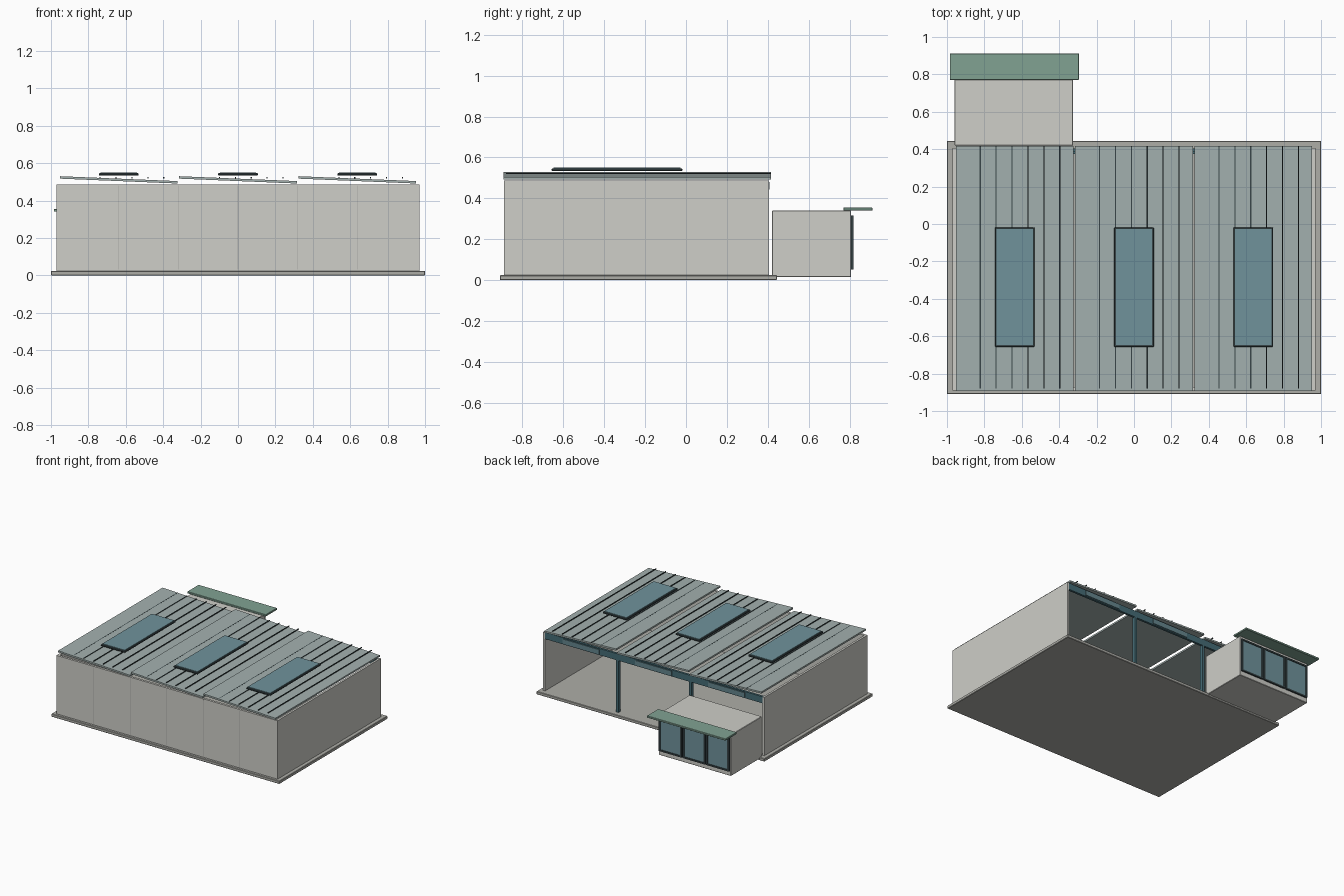
import bpy, math

if "Cube" in bpy.data.objects:
    bpy.data.objects.remove(bpy.data.objects["Cube"])

def mat(name, rgb):
    m = bpy.data.materials.new(name)
    m.diffuse_color = (*rgb, 1)
    m.use_nodes = True
    m.node_tree.nodes["Principled BSDF"].inputs["Base Color"].default_value = m.diffuse_color
    return m

WALL = mat("wall_paint", (0.62, 0.62, 0.58))
SLAB = mat("concrete", (0.42, 0.42, 0.39))
ROOF = mat("roof_metal", (0.37, 0.44, 0.43))
DARK = mat("dark_frame", (0.04, 0.06, 0.065))
GLASS = mat("glass", (0.16, 0.29, 0.33))
TEAL = mat("teal_steel", (0.06, 0.15, 0.18))
SIGN = mat("sign_panel", (0.13, 0.24, 0.27))
GREEN = mat("canopy_green", (0.22, 0.36, 0.29))

def box(name, x, y, z, m, bevel=0):
    """Box from (min, max) ranges."""
    bpy.ops.mesh.primitive_cube_add(size=1, location=[sum(r) / 2 for r in (x, y, z)])
    o = bpy.context.object
    o.name = name
    o.scale = [r[1] - r[0] for r in (x, y, z)]
    bpy.ops.object.transform_apply(location=False, rotation=False, scale=True)
    o.data.materials.append(m)
    if bevel:
        b = o.modifiers.new("bevel", 'BEVEL')
        b.width, b.segments = bevel, 1
    return o

# Floor slab and three walls; the back is open
box("floor_slab", (-1, 1), (-0.91, 0.445), (0, 0.024), SLAB, 0.003)
box("front_wall", (-0.97, 0.97), (-0.89, -0.872), (0.024, 0.487), WALL)
for s, side in ((-1, "left"), (1, "right")):
    x = sorted((s * 0.97, s * 0.953))
    box(side + "_wall", x, (-0.872, 0.405), (0.024, 0.487), WALL)
for i in range(5):
    x = -0.64 + 0.32 * i
    box("front_wall_joint", (x - 0.002, x + 0.002), (-0.8915, -0.889), (0.03, 0.48), SLAB)

# Steel frame across the open back
box("back_header", (-0.953, 0.953), (0.385, 0.403), (0.435, 0.487), TEAL)
for x in (-0.32, 0.32):
    box("back_column", (x - 0.01, x + 0.01), (0.375, 0.403), (0.024, 0.437), TEAL)

# Three roof bays, each with tilted sheet, level ribs and a skylight
for i in range(3):
    cx = 0.638 * (i - 1)
    r = box("roof_sheet", (cx - 0.315, cx + 0.315), (-0.893, 0.416), (0.504, 0.517), ROOF)
    r.rotation_euler.y = math.atan2(0.026, 0.63)
    for k in range(-3, 4):
        x = cx - 0.014 + 0.085 * k
        box("roof_rib", (x - 0.003, x + 0.003), (-0.88, 0.416), (0.519, 0.525), DARK)
    box("skylight_frame", (cx - 0.106, cx + 0.106), (-0.657, -0.018), (0.533, 0.546), DARK, 0.003)
    box("skylight_glass", (cx - 0.097, cx + 0.097), (-0.647, -0.027), (0.54, 0.55), GLASS)
    box("header_panel", (cx - 0.16, cx + 0.16), (0.402, 0.408), (0.443, 0.479), SIGN)

# Office annex at the back left
box("annex_body", (-0.96, -0.325), (0.42, 0.808), (0.014, 0.34), WALL, 0.003)
box("annex_canopy", (-0.985, -0.295), (0.77, 0.912), (0.34, 0.355), GREEN, 0.002)
for i in range(3):
    cx = -0.642 + 0.208 * (i - 1)
    box("window_glass", (cx - 0.09, cx + 0.09), (0.806, 0.814), (0.06, 0.31), GLASS)
    for s in (-1, 1):
        x = cx + s * 0.093
        box("window_jamb", (x - 0.007, x + 0.007), (0.806, 0.82), (0.052, 0.316), DARK)
        z = 0.184 + s * 0.127
        box("window_rail", (cx - 0.09, cx + 0.09), (0.806, 0.82), (z - 0.006, z + 0.006), DARK)
